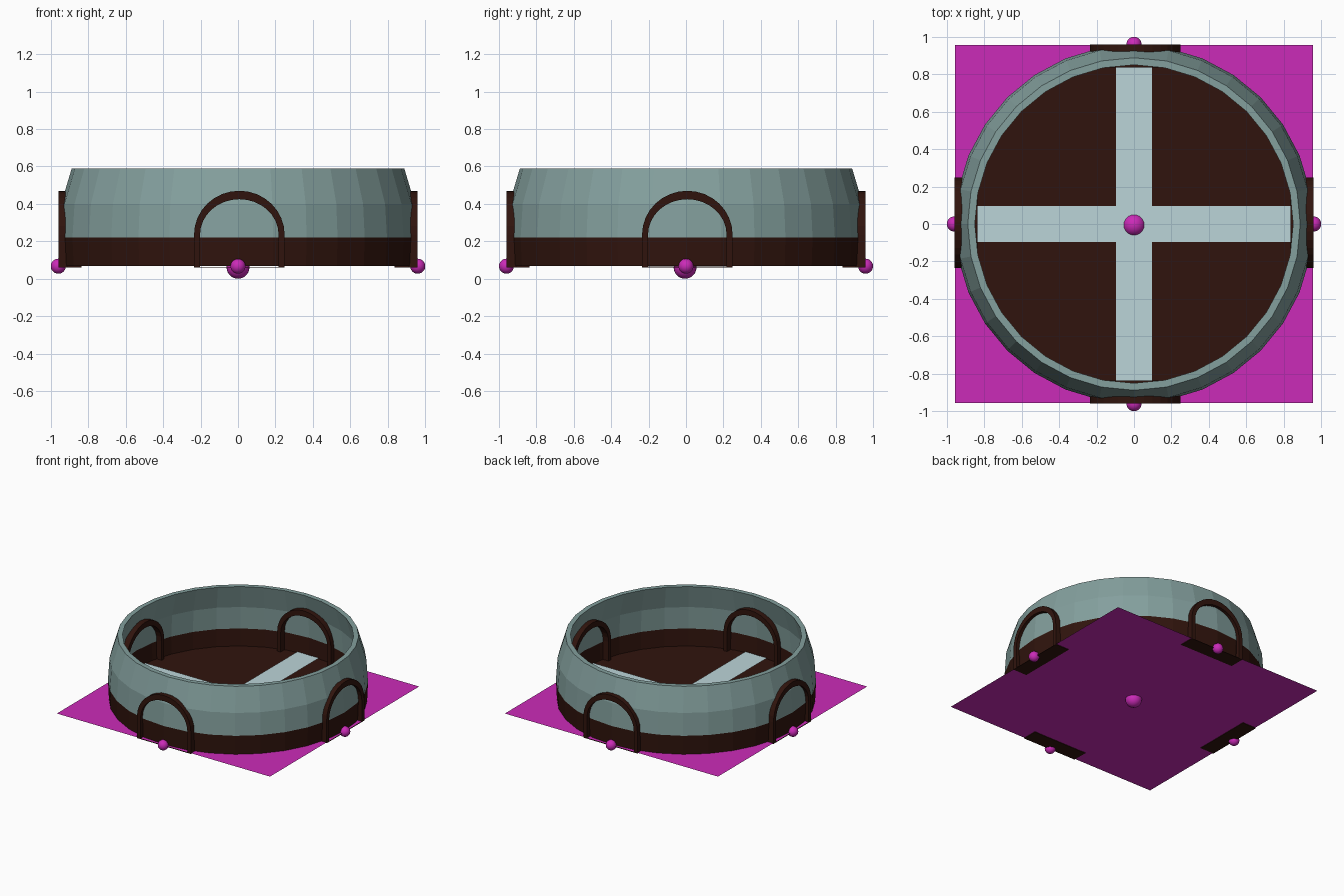
import bpy, bmesh, math
from mathutils import Matrix

if "Cube" in bpy.data.objects:
    bpy.data.objects.remove(bpy.data.objects["Cube"])


def material(name, rgb):
    m = bpy.data.materials.new(name)
    m.diffuse_color = (*rgb, 1)
    m.use_nodes = True
    m.node_tree.nodes["Principled BSDF"].inputs["Base Color"].default_value = m.diffuse_color
    return m


TEAL = material("teal", (0.23, 0.35, 0.34))
DARK = material("dark_brown", (0.03, 0.007, 0.004))
PALE = material("pale_blue", (0.50, 0.66, 0.69))
PINK = material("magenta", (0.60, 0.024, 0.48))
SIDES = 32


def finish(name, bm, *mats):
    bmesh.ops.recalc_face_normals(bm, faces=bm.faces[:])
    me = bpy.data.meshes.new(name)
    bm.to_mesh(me)
    bm.free()
    for m in mats:
        me.materials.append(m)
    ob = bpy.data.objects.new(name, me)
    bpy.context.collection.objects.link(ob)
    return ob


def polygon(name, pts, z, mat):
    bm = bmesh.new()
    bm.faces.new([bm.verts.new((x, y, z)) for x, y in pts])
    return finish(name, bm, mat)


def ball(name, loc, r):
    bm = bmesh.new()
    bmesh.ops.create_uvsphere(bm, u_segments=24, v_segments=16, radius=r,
                              matrix=Matrix.Translation(loc))
    for f in bm.faces:
        f.smooth = True
    return finish(name, bm, PINK)


# Ring wall: closed profile spun around z, dark below, teal above
profile = [(0.95, 0.067), (0.957, 0.22), (0.945, 0.40), (0.888, 0.59),
           (0.85, 0.59), (0.902, 0.40), (0.915, 0.22), (0.91, 0.067)]
bm = bmesh.new()
rings = [[bm.verts.new((r * math.cos(2 * math.pi * i / SIDES),
                        r * math.sin(2 * math.pi * i / SIDES), z))
          for i in range(SIDES)] for r, z in profile]
for k in range(len(profile)):
    a, b = rings[k], rings[(k + 1) % len(profile)]
    for i in range(SIDES):
        j = (i + 1) % SIDES
        f = bm.faces.new((a[i], a[j], b[j], b[i]))
        f.material_index = 1 if k in (0, 6, 7) else 0
finish("ring_wall", bm, TEAL, DARK)

# Floor disc
polygon("floor", [(0.912 * math.cos(2 * math.pi * i / SIDES),
                   0.912 * math.sin(2 * math.pi * i / SIDES)) for i in range(SIDES)],
        0.08, DARK)

# Pale cross on the floor
w, e = 0.097, 0.90
polygon("floor_cross", [(w, w), (w, e), (-w, e), (-w, w), (-e, w), (-e, -w),
                        (-w, -w), (-w, -e), (w, -e), (w, -w), (e, -w), (e, w)],
        0.088, PALE)

# Square base sheet
s = 0.957
polygon("base_sheet", [(-s, -s), (s, -s), (s, s), (-s, s)], 0.065, PINK)


def arch_outline(half, spring, rise, foot, n=16):
    pts = [(half, foot)]
    pts += [(half * math.cos(math.pi * i / n), spring + rise * math.sin(math.pi * i / n))
            for i in range(n + 1)]
    return pts + [(-half, foot)]


# Four arch frames piercing the wall, each with a thin sill
outer = arch_outline(0.242, 0.235, 0.235, 0.06)
inner = arch_outline(0.210, 0.235, 0.190, 0.064)
for name, angle in (("front", 0), ("right", 90), ("back", 180), ("left", 270)):
    bm = bmesh.new()
    loops = [[bm.verts.new((x, y, z)) for x, z in pts]
             for pts, y in ((outer, -0.96), (inner, -0.96), (inner, -0.837), (outer, -0.837))]
    n = len(outer)
    for k in range(4):
        a, b = loops[k], loops[(k + 1) % 4]
        for i in range(n):
            j = (i + 1) % n
            bm.faces.new((a[i], a[j], b[j], b[i]))
    bm.transform(Matrix.Rotation(math.radians(angle), 4, 'Z'))
    bm.transform(Matrix.Translation((0.007, 0, 0) if angle % 180 == 0 else (0, 0.007, 0)))
    finish(name + "_arch", bm, DARK)

# Marker balls: one in the middle, one at each arch
ball("centre_ball", (0, -0.005, 0.061), 0.061)
for name, x, y in (("front", 0, -1), ("right", 1, 0), ("back", 0, 1), ("left", -1, 0)):
    ball(name + "_ball", (x * 0.96, y * 0.96, 0.067), 0.04)
